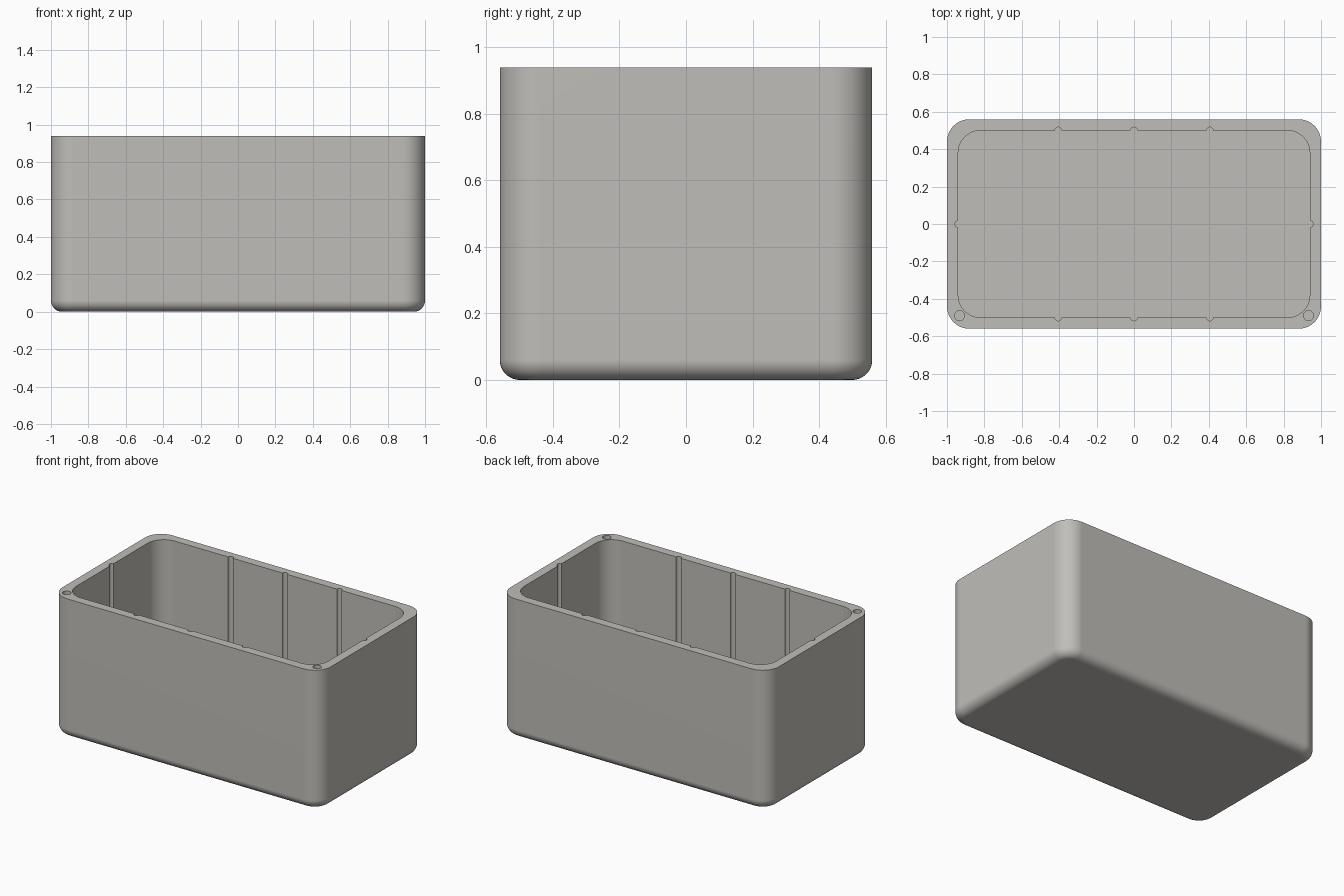
import bpy, bmesh, math

if "Cube" in bpy.data.objects:
    bpy.data.objects.remove(bpy.data.objects["Cube"])

HX, HY, H = 1.0, 0.56, 0.94     # outer half sizes and height
WALL, FLOOR = 0.06, 0.06
CORNER, FILLET = 0.12, 0.06


def rounded_rect(hx, hy, r, steps=12):
    """Counter-clockwise outline, starting at the right end of the front side."""
    pts = []
    for sx, sy, start in ((1, -1, -90), (1, 1, 0), (-1, 1, 90), (-1, -1, 180)):
        for i in range(steps + 1):
            a = math.radians(start + 90 * i / steps)
            pts.append((sx * (hx - r) + r * math.cos(a), sy * (hy - r) + r * math.sin(a)))
    return pts


def loft(name, rings):
    """Closed solid through a stack of (outline, z) rings."""
    bm = bmesh.new()
    loops = [[bm.verts.new((x, y, z)) for x, y in pts] for pts, z in rings]
    n = len(loops[0])
    for lo, hi in zip(loops, loops[1:]):
        for i in range(n):
            j = (i + 1) % n
            bm.faces.new((lo[i], lo[j], hi[j], hi[i]))
    bm.faces.new(loops[0][::-1])
    bm.faces.new(loops[-1])
    mesh = bpy.data.meshes.new(name)
    bm.to_mesh(mesh)
    bm.free()
    ob = bpy.data.objects.new(name, mesh)
    bpy.context.collection.objects.link(ob)
    return ob


def circle(cx, cy, r, n):
    return [(cx + r * math.cos(math.tau * i / n), cy + r * math.sin(math.tau * i / n))
            for i in range(n)]


# Outer shell, with a rounded bottom edge
rings = []
for i in range(9):
    a = math.radians(90 * i / 8)
    inset = FILLET * (1 - math.sin(a))
    rings.append((rounded_rect(HX - inset, HY - inset, CORNER - inset),
                  FILLET * (1 - math.cos(a))))
rings.append((rounded_rect(HX, HY, CORNER), H))
box = loft("box", rings)

grey = bpy.data.materials.new("warm grey")
grey.diffuse_color = (0.53, 0.515, 0.485, 1)
grey.use_nodes = True
grey.node_tree.nodes["Principled BSDF"].inputs["Base Color"].default_value = grey.diffuse_color
box.data.materials.append(grey)

# Cavity outline, with half-round grooves let into the four walls
GROOVE = 0.018
ix, iy = HX - WALL, HY - WALL
sides = ([(x, -iy, 180) for x in (-0.405, 0, 0.405)], [(ix, 0, -90)],
         [(x, iy, 0) for x in (0.405, 0, -0.405)], [(-ix, 0, 90)])
corners = rounded_rect(ix, iy, CORNER)
outline = []
for k, side in enumerate(sides):
    for cx, cy, start in side:
        for i in range(9):
            a = math.radians(start + 180 * i / 8)
            outline.append((cx + GROOVE * math.cos(a), cy + GROOVE * math.sin(a)))
    outline += corners[k * 13:(k + 1) * 13]
cutters = [loft("cavity_cutter", [(outline, FLOOR), (outline, H + 0.1)])]

# Screw holes in the two front corners of the rim
for s in (-1, 1):
    c = circle(s * 0.933, -0.49, 0.027, 16)
    cutters.append(loft("screw_hole_cutter", [(c, H - 0.2), (c, H + 0.1)]))

# Cut the cavity and holes
bpy.context.view_layer.objects.active = box
box.select_set(True)
for cutter in cutters:
    mod = box.modifiers.new("cut", "BOOLEAN")
    mod.operation = "DIFFERENCE"
    mod.solver = "EXACT"
    mod.object = cutter
    bpy.ops.object.modifier_apply(modifier=mod.name)
    bpy.data.objects.remove(cutter, do_unlink=True)

# Smooth rounded areas, crisp rim
for ob in bpy.context.selected_objects:
    ob.select_set(ob == box)
bpy.ops.object.shade_smooth_by_angle(angle=math.radians(30))
weighted = box.modifiers.new("flat sides", "WEIGHTED_NORMAL")
weighted.keep_sharp = True
